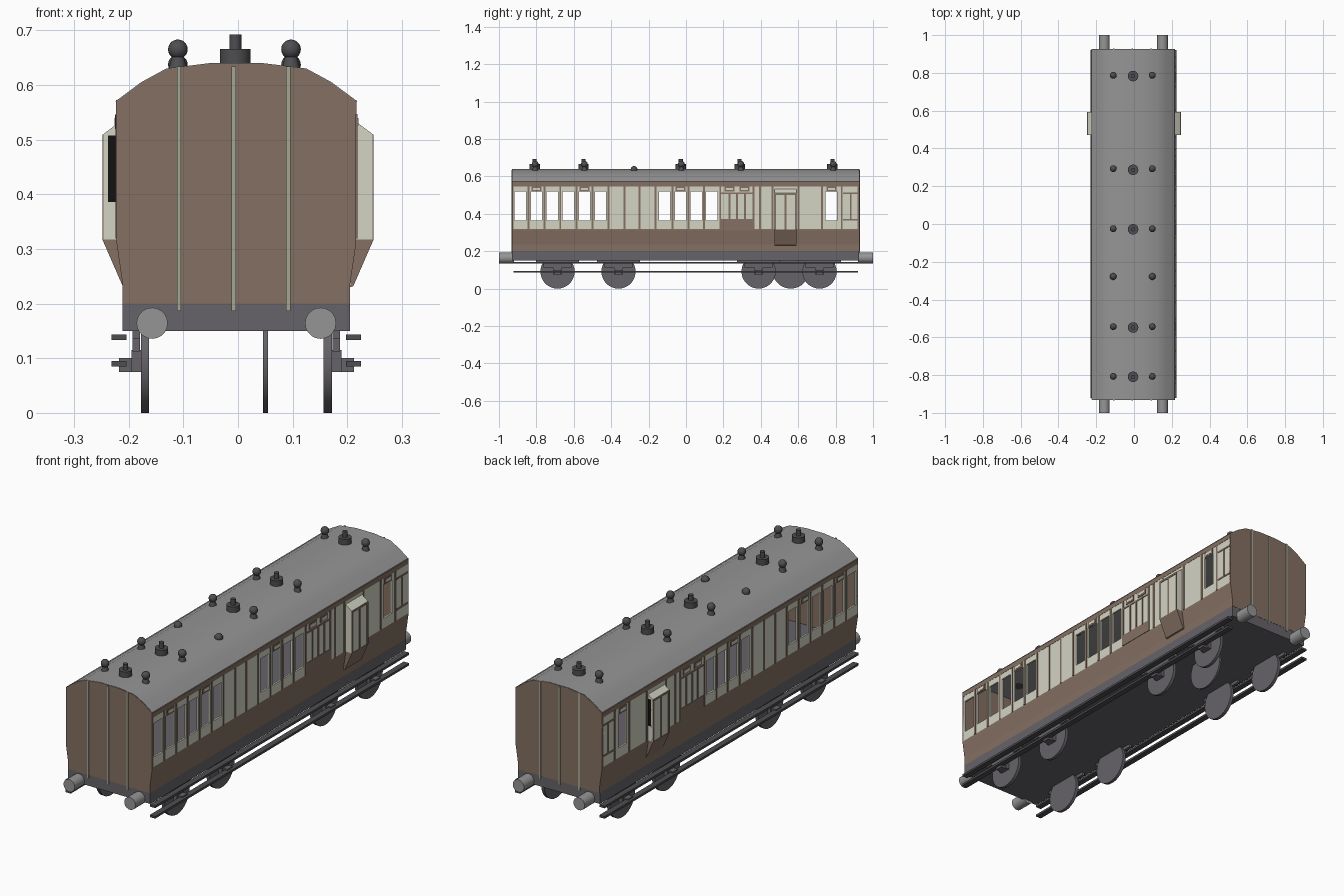
import bpy, bmesh, math
from mathutils import Matrix

if "Cube" in bpy.data.objects:
    bpy.data.objects.remove(bpy.data.objects["Cube"])

CX = -0.003            # body centre line
Y0, Y1 = -0.931, 0.927  # body ends


def material(name, rgb):
    m = bpy.data.materials.new(name)
    lin = [(c / 255 / 12.92) if c < 10 else ((c / 255 + 0.055) / 1.055) ** 2.4 for c in rgb]
    m.diffuse_color = (*lin, 1)
    m.use_nodes = True
    m.node_tree.nodes["Principled BSDF"].inputs["Base Color"].default_value = m.diffuse_color
    return m


BROWN = material("brown", (133, 112, 98))
CREAM = material("cream", (211, 212, 196))
ROOF = material("roof_grey", (149, 149, 149))
FRAME = material("chassis_grey", (102, 99, 104))
DARK = material("dark_grey", (78, 78, 81))
BLACK = material("black", (18, 18, 18))
SAGE = material("sage", (163, 167, 146))


def finish(name, bm, mat, smooth=False):
    bmesh.ops.recalc_face_normals(bm, faces=bm.faces)
    me = bpy.data.meshes.new(name)
    bm.to_mesh(me)
    bm.free()
    me.materials.append(mat)
    ob = bpy.data.objects.new(name, me)
    bpy.context.collection.objects.link(ob)
    if smooth:
        bpy.context.view_layer.objects.active = ob
        ob.select_set(True)
        bpy.ops.object.shade_smooth_by_angle(angle=math.radians(35))
        ob.select_set(False)
    return ob


def box(bm, xr, yr, zr):
    size = [abs(r[1] - r[0]) for r in (xr, yr, zr)]
    mid = [(r[0] + r[1]) / 2 for r in (xr, yr, zr)]
    bmesh.ops.create_cube(bm, size=1, matrix=Matrix.Translation(mid) @ Matrix.Diagonal((*size, 1)))


def both(bm, xr, yr, zr):
    """Box on both sides of the body; x measured outward from the centre line."""
    for s in (1, -1):
        box(bm, (CX + s * xr[0], CX + s * xr[1]), yr, zr)


def extrude_y(bm, pts, y0, y1):
    """Prism from an (x, z) outline running along y."""
    f = bm.faces.new([bm.verts.new((x, y0, z)) for x, z in pts])
    r = bmesh.ops.extrude_face_region(bm, geom=[f])
    bmesh.ops.translate(bm, vec=(0, y1 - y0, 0), verts=[v for v in r["geom"] if isinstance(v, bmesh.types.BMVert)])


def cyl(bm, c, r, depth, axis="Z", n=24, r2=None):
    rot = {"X": Matrix.Rotation(math.pi / 2, 4, "Y"), "Y": Matrix.Rotation(math.pi / 2, 4, "X"), "Z": Matrix()}[axis]
    bmesh.ops.create_cone(bm, cap_ends=True, segments=n, radius1=r, radius2=r if r2 is None else r2,
                          depth=depth, matrix=Matrix.Translation(c) @ rot)


# chassis floor and solebars
bm = bmesh.new()
box(bm, (CX - 0.208, CX + 0.208), (Y0 + 0.001, Y1 - 0.001), (0.15, 0.2))
finish("chassis", bm, FRAME)

# roof shell
arc = [(0.221, 0.57), (0.174, 0.605), (0.128, 0.63), (0.047, 0.64)]
outer = arc + [(-x, z) for x, z in reversed(arc)]
inner = [(x * 0.97, z - 0.008) for x, z in reversed(outer)]
bm = bmesh.new()
extrude_y(bm, [(CX + x, z) for x, z in outer + inner], Y0 + 0.002, Y1 - 0.002)
finish("roof", bm, ROOF, True)

# end walls with the full cross-section
half = [(0.208, 0.2), (0.208, 0.235), (0.219, 0.31)] + [(0.219, 0.57)] + [(x - 0.001, z - 0.001) for x, z in arc[1:]]
section = half + [(-x, z) for x, z in reversed(half)]
bm = bmesh.new()
for a, b in ((Y0, Y0 + 0.01), (Y1 - 0.01, Y1)):
    extrude_y(bm, [(CX + x, z) for x, z in section], a, b)
finish("end_walls", bm, BROWN)

# pale vertical strips on the ends
bm = bmesh.new()
for x in (-0.108, -0.008, 0.092):
    for y in (Y0, Y1):
        box(bm, (x - 0.004, x + 0.004), (y - 0.003, y + 0.003), (0.186, 0.634))
finish("end_strips", bm, SAGE)

# lower side panels, tapering inward, and the brown band under the roof
bm = bmesh.new()
for s in (1, -1):
    prof = [(0.208, 0.2), (0.208, 0.235), (0.219, 0.31), (0.219, 0.319), (0.209, 0.319), (0.198, 0.235), (0.198, 0.2)]
    extrude_y(bm, [(CX + s * x, z) for x, z in prof], Y0 + 0.001, Y1 - 0.001)
both(bm, (0.21, 0.22), (Y0 + 0.001, Y1 - 0.001), (0.547, 0.572))
finish("lower_side_panels", bm, BROWN)

# upper side walls with window openings
windows = [-0.886, -0.800, -0.715, -0.629, -0.543, -0.457, -0.115, -0.030, 0.055, 0.138, 0.777]
W, WZ0, WZ1 = 0.030, 0.364, 0.519
bm = bmesh.new()
for z in ((0.319, WZ0), (WZ1, 0.547)):
    both(bm, (0.211, 0.219), (Y0 + 0.001, Y1 - 0.001), z)
edge = Y0 + 0.001
for c in windows + [Y1 - 0.001 + W]:
    both(bm, (0.211, 0.219), (edge, c - W), (WZ0, WZ1))
    edge = c + W
finish("upper_side_walls", bm, CREAM)

# brown beading between panels, door vents, luggage door panels
bm = bmesh.new()
beads = [-0.843, -0.757, -0.672, -0.586, -0.500, -0.414, -0.329, -0.249, -0.163, -0.073, 0.013, 0.096,
         0.183, 0.360, 0.395, 0.462, 0.602, 0.728, 0.833]
for y in beads:
    both(bm, (0.215, 0.2215), (y - 0.005, y + 0.005), (0.319, 0.547))
for y in (0.232, 0.273, 0.316):
    both(bm, (0.215, 0.2215), (y - 0.005, y + 0.005), (0.37, 0.51))
both(bm, (0.215, 0.221), (0.187, 0.36), (0.319, 0.372))
both(bm, (0.215, 0.221), (0.187, 0.36), (0.505, 0.513))
for z in (0.368, 0.509):
    both(bm, (0.215, 0.221), (0.84, Y1 - 0.001), (z - 0.004, z + 0.004))
both(bm, (0.215, 0.2215), (0.878, 0.886), (0.368, 0.509))
vents = [-0.800, -0.543, -0.030, 0.232, 0.313, 0.777]
for y in vents:
    both(bm, (0.215, 0.222), (y - 0.027, y + 0.027), (0.519, 0.545))
finish("side_beading", bm, BROWN)

bm = bmesh.new()
for y in vents:
    both(bm, (0.216, 0.223), (y - 0.019, y + 0.019), (0.526, 0.539))
finish("door_vents", bm, CREAM)

# guard lookouts projecting from both sides
D0, D1 = 0.472, 0.592
bm, bl, bk = bmesh.new(), bmesh.new(), bmesh.new()
for s in (1, -1):
    extrude_y(bm, [(s * x, z) for x, z in [(0.213, 0.317), (0.246, 0.317), (0.246, 0.51), (0.213, 0.535)]], D0, D1)
    extrude_y(bl, [(s * x, z) for x, z in [(0.205, 0.23), (0.211, 0.232), (0.248, 0.317), (0.213, 0.317)]], D0, D1)
    for y in (D0 + 0.005, (D0 + D1) / 2, D1 - 0.005):
        box(bl, (s * 0.24, s * 0.248), (y - 0.005, y + 0.005), (0.317, 0.508))
    box(bl, (s * 0.24, s * 0.248), (D0, D1), (0.5, 0.509))
for y in (D0, D1):
    box(bk, (-0.238, -0.221), (y - 0.002, y + 0.002), (0.386, 0.507))
finish("lookouts", bm, CREAM)
finish("lookout_frames", bl, BROWN)
finish("lookout_windows", bk, BLACK)

# buffers
bm = bmesh.new()
for x in (CX - 0.154, CX + 0.154):
    for s in (1, -1):
        cyl(bm, (x, s * 0.96, 0.164), 0.0285, 0.08, "Y", 20)
finish("buffers", bm, ROOF, True)

# wheels, plus the single inner disc
axles = (-0.687, -0.361, 0.388, 0.714)
bm = bmesh.new()
for y in axles:
    for s in (1, -1):
        cyl(bm, (CX + s * 0.167, y, 0.0915), 0.0915, 0.015, "X", 28)
cyl(bm, (0.05, 0.56, 0.1), 0.1, 0.009, "X", 28)
finish("wheels", bm, FRAME, True)

# springs, hangers and axle boxes
bm = bmesh.new()
for y in axles:
    both(bm, (0.176, 0.19), (y - 0.115, y + 0.115), (0.136, 0.15))
    both(bm, (0.176, 0.19), (y - 0.075, y + 0.075), (0.112, 0.136))
    both(bm, (0.172, 0.192), (y - 0.025, y + 0.025), (0.075, 0.115))
    both(bm, (0.19, 0.215), (y - 0.018, y + 0.018), (0.075, 0.1))
finish("axle_gear", bm, FRAME)

# long footboards
bm = bmesh.new()
for z in (0.138, 0.09):
    both(bm, (0.201, 0.228), (-0.922, 0.92), (z - 0.005, z + 0.005))
finish("footboards", bm, DARK)

# roof lamp housings along the centre
bm = bmesh.new()
for y in (0.783, 0.287, -0.028, -0.548, -0.809):
    cyl(bm, (-0.005, y, 0.649), 0.028, 0.034, n=16)
    cyl(bm, (-0.005, y, 0.678), 0.011, 0.028, n=12)
finish("roof_lamps", bm, DARK, True)

# ball ventilators; the third pair from the front sits down on the roof
bm = bmesh.new()
for y in (0.787, 0.293, -0.025, -0.278, -0.543, -0.807):
    for x in (-0.11, 0.097):
        low = y == -0.278
        bmesh.ops.create_uvsphere(bm, u_segments=16, v_segments=10, radius=0.018,
                                  matrix=Matrix.Translation((x, y, 0.637 if low else 0.665)))
        if not low:
            cyl(bm, (x, y, 0.64), 0.017, 0.022, n=12, r2=0.011)
finish("roof_ventilators", bm, DARK, True)
